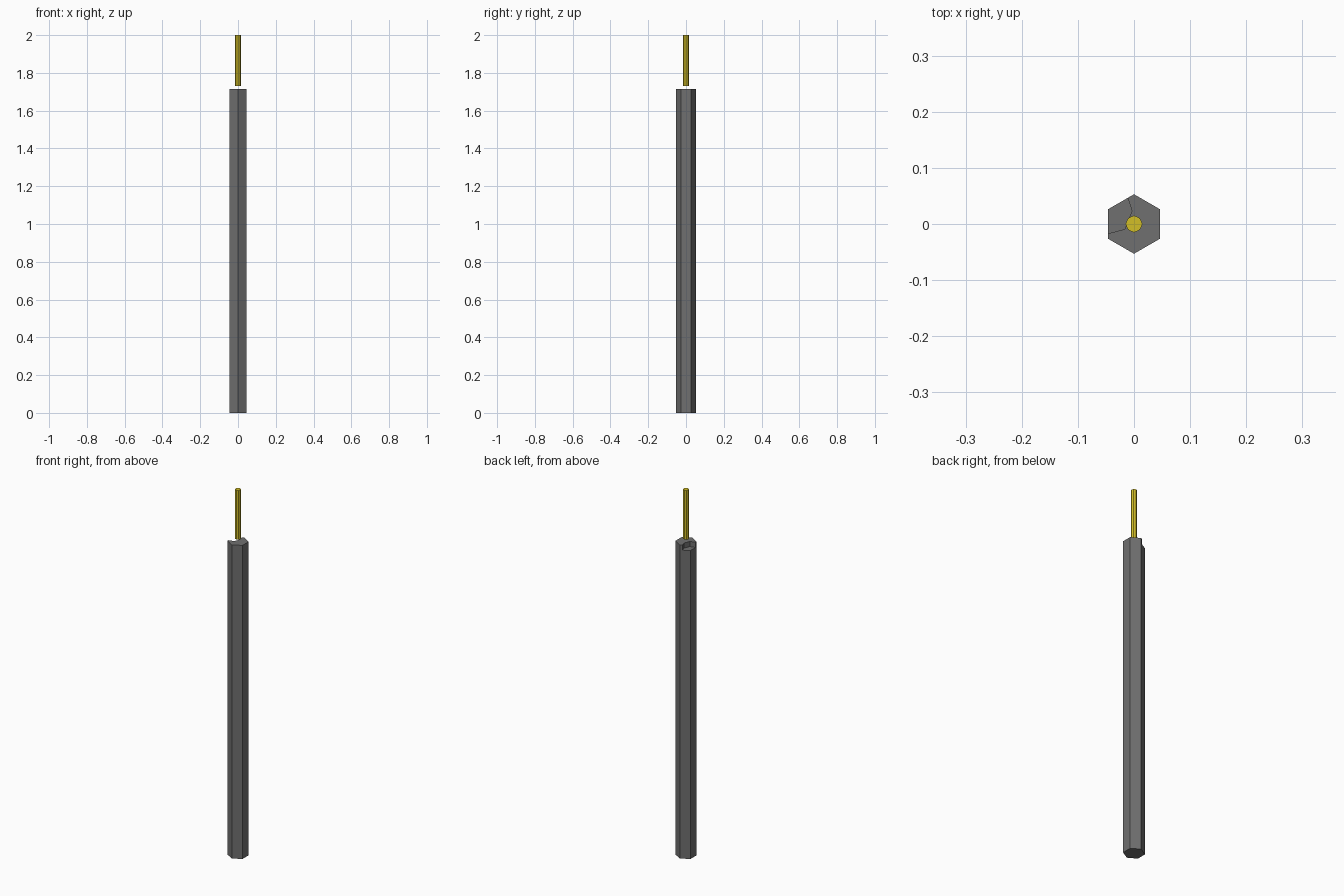
import bpy, bmesh, math, random
from mathutils import Vector

if "Cube" in bpy.data.objects:
    bpy.data.objects.remove(bpy.data.objects["Cube"])

random.seed(4)


def prism(radius, z0, z1, sides):
    """Convex prism with a corner pointing along +y."""
    bm = bmesh.new()
    rings = []
    for z in (z0, z1):
        rings.append([bm.verts.new((radius * math.sin(2 * math.pi * i / sides),
                                    radius * math.cos(2 * math.pi * i / sides), z))
                      for i in range(sides)])
    bm.faces.new(rings[0])
    bm.faces.new(list(reversed(rings[1])))
    for i in range(sides):
        j = (i + 1) % sides
        bm.faces.new((rings[0][i], rings[1][i], rings[1][j], rings[0][j]))
    return bm


def clip(bm, point, normal):
    """Cut away everything in front of the plane and cap the cut."""
    if not bm.faces:
        return
    res = bmesh.ops.bisect_plane(bm, geom=bm.verts[:] + bm.edges[:] + bm.faces[:], dist=1e-7,
                                 plane_co=point, plane_no=normal, clear_outer=True)
    edges = [e for e in res['geom_cut'] if isinstance(e, bmesh.types.BMEdge) and e.is_boundary]
    if len(edges) > 2:
        bmesh.ops.edgenet_fill(bm, edges=edges)


def fractured(name, shape, seeds, color, chip=None):
    """Split a prism into cells around the seeds, as one object."""
    mesh = bpy.data.meshes.new(name)
    total = bmesh.new()
    for i, a in enumerate(seeds):
        cell = prism(*shape)
        for j, b in enumerate(seeds):
            if i != j:
                clip(cell, (a + b) / 2, (b - a).normalized())
        if chip and chip[0] == i:
            clip(cell, chip[1], chip[2])
        bmesh.ops.recalc_face_normals(cell, faces=cell.faces[:])
        cell.to_mesh(mesh)
        cell.free()
        total.from_mesh(mesh)
    total.to_mesh(mesh)
    total.free()
    mat = bpy.data.materials.new(name + "_colour")
    mat.diffuse_color = color
    mat.use_nodes = True
    mat.node_tree.nodes["Principled BSDF"].inputs["Base Color"].default_value = mat.diffuse_color
    mesh.materials.append(mat)
    obj = bpy.data.objects.new(name, mesh)
    bpy.context.collection.objects.link(obj)
    return obj


# Hexagonal post: wedge fragments round the top, one of them broken lower
top = [(-.028, .02), (.018, .035), (.036, .006), (.022, -.026), (-.012, -.04), (.012, .004)]
seeds = [Vector((x, y, 1.68)) for x, y in top]

# Tilted slabs down the post, some split lengthwise
for k in range(11):
    z = 1.58 - k * 0.156
    ang = random.uniform(0, 2 * math.pi)
    off = Vector((math.cos(ang), math.sin(ang), 0)) * 0.025
    seeds.append(Vector((0, 0, z)) + off)
    if k % 3 == 1:
        seeds.append(Vector((0, 0, z)) - off)
fractured("hexagonal_post", (0.053, 0, 1.715, 6), seeds, (0.16, 0.16, 0.16, 1),
          (0, Vector((0, 0, 1.687)), Vector((0, 0, 1))))

# Thin yellow rod floating just above the post
rod_seeds = [Vector((random.uniform(-.012, .012), random.uniform(-.012, .012), 1.74 + i * 0.018))
             for i in range(15)]
fractured("yellow_rod", (0.015, 1.73, 2.0, 8), rod_seeds, (0.65, 0.52, 0.02, 1))
